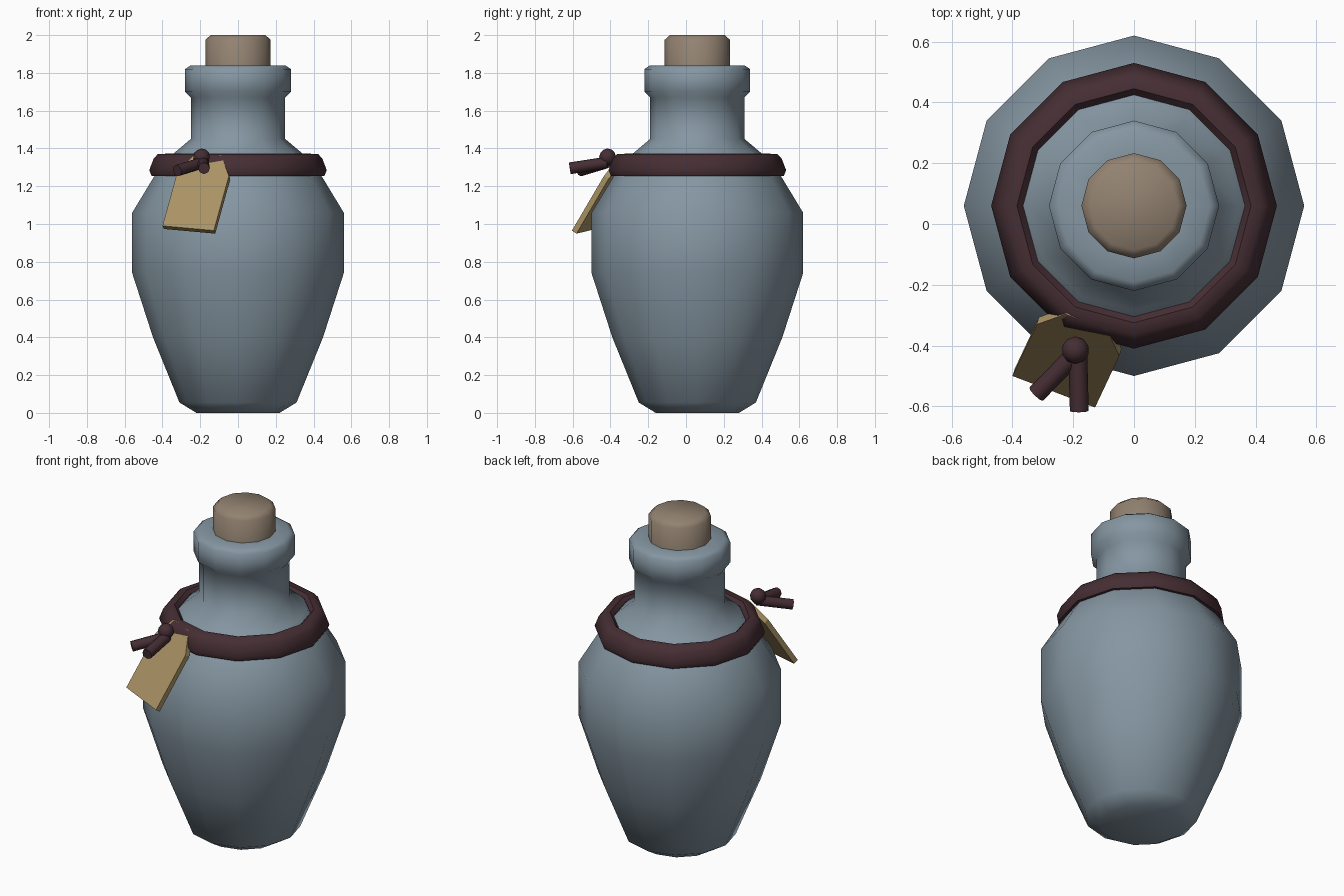
import bpy, bmesh, math
from mathutils import Vector

if "Cube" in bpy.data.objects:
    bpy.data.objects.remove(bpy.data.objects["Cube"])

CY = 0.06   # bottle axis offset in y


def mat(name, rgb):
    m = bpy.data.materials.new(name)
    m.diffuse_color = (*rgb, 1)
    m.use_nodes = True
    m.node_tree.nodes["Principled BSDF"].inputs["Base Color"].default_value = m.diffuse_color
    return m


GLASS = mat("grey blue glass", (0.235, 0.305, 0.36))
CORK = mat("cork brown", (0.29, 0.225, 0.165))
CORD = mat("dark plum cord", (0.06, 0.027, 0.034))
PAPER = mat("tan paper", (0.40, 0.29, 0.13))


def finish(name, bm, material, angle=45):
    bmesh.ops.recalc_face_normals(bm, faces=bm.faces)
    me = bpy.data.meshes.new(name)
    bm.to_mesh(me)
    bm.free()
    ob = bpy.data.objects.new(name, me)
    bpy.context.collection.objects.link(ob)
    me.materials.append(material)
    bpy.ops.object.select_all(action='DESELECT')
    ob.select_set(True)
    bpy.context.view_layer.objects.active = ob
    bpy.ops.object.shade_smooth_by_angle(angle=math.radians(angle))
    return ob


def lathe(name, profile, material, closed=False, angle=45, sides=12):
    """Revolve (radius, z) points about the bottle axis."""
    bm = bmesh.new()
    rings = [[bm.verts.new((r * math.cos(math.tau * i / sides),
                            CY + r * math.sin(math.tau * i / sides), z))
              for i in range(sides)] for r, z in profile]
    pairs = list(zip(rings, rings[1:]))
    if closed:
        pairs.append((rings[-1], rings[0]))
    else:
        bm.faces.new(rings[0])
        bm.faces.new(rings[-1])
    for a, b in pairs:
        for i in range(sides):
            j = (i + 1) % sides
            bm.faces.new((a[i], a[j], b[j], b[i]))
    return finish(name, bm, material, angle)


# Bottle body, neck and lip
lathe("bottle", [(0.22, 0), (0.31, 0.055), (0.45, 0.40), (0.56, 0.74), (0.56, 1.06),
                 (0.445, 1.25), (0.345, 1.37), (0.25, 1.45), (0.25, 1.67), (0.28, 1.70),
                 (0.28, 1.82), (0.25, 1.84), (0.16, 1.84)], GLASS, angle=60)

# Cork stopper
lathe("cork", [(0.173, 1.78), (0.173, 1.975), (0.145, 2.0)], CORK, angle=60)

# Cord around the shoulder
lathe("cord_ring", [(0.39, 1.255), (0.458, 1.255), (0.47, 1.285), (0.447, 1.345),
                    (0.425, 1.37), (0.385, 1.372), (0.365, 1.35)], CORD, closed=True, angle=50)

# Paper tag: clipped-corner outline on a tilted plane
right = Vector((0.932, -0.356, -0.085)).normalized()
up = Vector((0.231, 0.491, 0.838)).normalized()
normal = right.cross(up)
corner = Vector((-0.40, -0.50, 0.99))
bm = bmesh.new()
outline = [(0, 0), (0.292, 0), (0.292, 0.345), (0.22, 0.465), (0.072, 0.465), (0, 0.345)]
front = bm.faces.new([bm.verts.new(corner + right * u + up * v) for u, v in outline])
ext = bmesh.ops.extrude_face_region(bm, geom=[front], use_keep_orig=True)
for v in [g for g in ext["geom"] if isinstance(g, bmesh.types.BMVert)]:
    v.co -= normal * 0.03
finish("paper_tag", bm, PAPER, 30)

# Knot
bm = bmesh.new()
bmesh.ops.create_icosphere(bm, subdivisions=2, radius=0.045)
bmesh.ops.translate(bm, verts=bm.verts, vec=(-0.193, -0.415, 1.355))
finish("cord_knot", bm, CORD)

# Loose cord ends
start = Vector((-0.185, -0.42, 1.325))
for name, end in (("cord_end_left", (-0.322, -0.56, 1.283)),
                  ("cord_end_right", (-0.18, -0.615, 1.295))):
    d = Vector(end) - start
    bm = bmesh.new()
    bmesh.ops.create_cone(bm, cap_ends=True, segments=8, radius1=0.031, radius2=0.031,
                          depth=d.length)
    bmesh.ops.rotate(bm, verts=bm.verts, matrix=d.to_track_quat('Z', 'Y').to_matrix())
    bmesh.ops.translate(bm, verts=bm.verts, vec=start + d / 2)
    finish(name, bm, CORD, 50)
